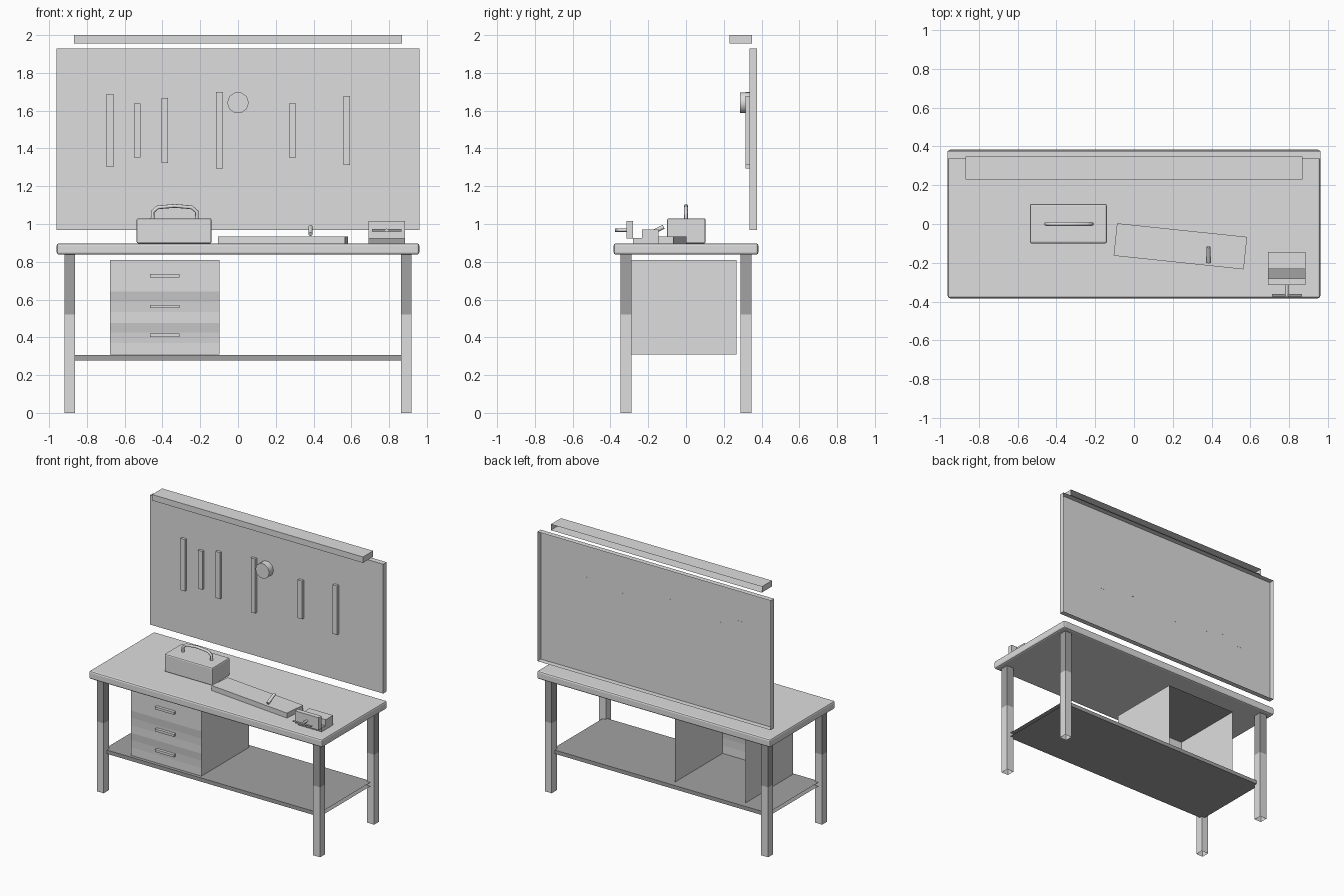
import bpy, bmesh, math
from mathutils import Vector

if "Cube" in bpy.data.objects:
    bpy.data.objects.remove(bpy.data.objects["Cube"])


def material(name, v):
    m = bpy.data.materials.new(name)
    m.diffuse_color = (v, v, v, 1)
    m.use_nodes = True
    m.node_tree.nodes["Principled BSDF"].inputs["Base Color"].default_value = m.diffuse_color
    return m


LIGHT = material("light grey", 0.73)
SOFT = material("soft grey", 0.65)
MID = material("mid grey", 0.56)
DARK = material("dark grey", 0.36)


def finish(name, bm, mats, bevel=0.0):
    me = bpy.data.meshes.new(name)
    bm.to_mesh(me)
    bm.free()
    for m in mats:
        me.materials.append(m)
    ob = bpy.data.objects.new(name, me)
    bpy.context.collection.objects.link(ob)
    if bevel:
        mod = ob.modifiers.new("edge", 'BEVEL')
        mod.width, mod.segments = bevel, 2
    return ob


def box(name, x, y, z, mats=(LIGHT,), bevel=0.0, drop=None, cuts=(), axis=2):
    """Box from ranges; drop(face) removes faces after cutting along axis."""
    bm = bmesh.new()
    bmesh.ops.create_cube(bm, size=1)
    for v in bm.verts:
        v.co = Vector([r[0] if c < 0 else r[1] for c, r in zip(v.co, (x, y, z))])
    no = Vector([float(i == axis) for i in range(3)])
    for c in cuts:
        bmesh.ops.bisect_plane(bm, geom=bm.verts[:] + bm.edges[:] + bm.faces[:],
                               plane_co=no * c, plane_no=no)
    bm.normal_update()
    if drop:
        bmesh.ops.delete(bm, geom=[f for f in bm.faces if drop(f)], context='FACES')
    return finish(name, bm, mats, bevel)


def open_back(f):
    return f.normal.y > .5


def tube(name, points, radius, sides=2):
    cu = bpy.data.curves.new(name, 'CURVE')
    cu.dimensions = '3D'
    cu.bevel_depth, cu.bevel_resolution, cu.use_fill_caps = radius, sides, True
    sp = cu.splines.new('POLY')
    sp.points.add(len(points) - 1)
    for p, co in zip(sp.points, points):
        p.co = (*co, 1)
    cu.materials.append(LIGHT)
    ob = bpy.data.objects.new(name, cu)
    bpy.context.collection.objects.link(ob)
    return ob


# Table top, legs with dark upper part
box("table_top", (-.96, .96), (-.383, .383), (.838, .898), bevel=.012)
for sx in (-1, 1):
    for sy in (-1, 1):
        xs, ys = sorted((sx * .862, sx * .919)), sorted((sy * .288, sy * .347))
        leg = box("leg", xs, ys, (0, .842), (LIGHT, DARK),
                  drop=lambda f: f.normal.z < -.5, cuts=(.52,))
        for f in leg.data.polygons:
            f.material_index = int(f.center.z > .52)

# Lower shelf with open ends, its edge strips stop at the legs
box("lower_shelf", (-.888, .888), (-.308, .308), (.278, .306), (DARK,),
    cuts=(-.865, .865), axis=0,
    drop=lambda f: abs(f.normal.x) > .5 or
    (abs(f.normal.y) > .5 and abs(f.calc_center_median().x) > .865))

# Drawer cabinet, open at the back, with shaded bands on the lower drawers
cab = box("drawer_cabinet", (-.678, -.098), (-.29, .268), (.31, .81),
          (LIGHT, SOFT, MID, DARK), drop=open_back,
          cuts=(.37, .425, .477, .535, .59, .643))
for f in cab.data.polygons:
    z = f.center.z
    if abs(f.normal.z) > .5:
        f.material_index = 3
    elif f.normal.y < -.5:
        if .425 < z < .477 or .59 < z < .643:
            f.material_index = 2
        elif .37 < z < .425 or .535 < z < .59:
            f.material_index = 1
for z in (.41, .563, .727):
    box("drawer_handle", (-.466, -.31), (-.312, -.29), (z - .009, z + .009))

# Tool board and lamp bar, both open at the back, with hanging tools
box("tool_board", (-.96, .96), (.336, .376), (.968, 1.93), drop=open_back)
box("lamp_bar", (-.868, .868), (.23, .349), (1.956, 2.0), drop=open_back)
for x, z0, z1 in ((-.677, 1.303, 1.688), (-.533, 1.353, 1.638), (-.388, 1.323, 1.668),
                  (-.098, 1.293, 1.698), (.288, 1.353, 1.638), (.576, 1.313, 1.678)):
    box("hanging_tool", (x - .018, x + .018), (.316, .337), (z0, z1))
bpy.ops.mesh.primitive_cylinder_add(vertices=10, radius=.057, depth=.05,
                                    location=(0, .311, 1.642),
                                    rotation=(math.pi / 2, math.pi / 2, 0))
disc = bpy.context.object
disc.name = "tape_roll"
disc.data.materials.append(LIGHT)
bpy.ops.object.shade_smooth_by_angle(angle=math.radians(40))

# Tool box with carrying handle
box("toolbox", (-.537, -.14), (-.1, .104), (.897, 1.03), bevel=.009)
tube("toolbox_handle", [(-.452, 0, 1.03), (-.452, 0, 1.065), (-.425, 0, 1.088), (-.335, 0, 1.096),
                        (-.245, 0, 1.088), (-.218, 0, 1.065), (-.218, 0, 1.03)], .01)

# Board lying at a slight angle, with a small tilted peg
plank = box("plank", (-.337, .337), (-.084, .084), (.897, .935))
plank.location = (.239, -.115, 0)
plank.rotation_euler.z = math.radians(-6)
tube("peg", [(.384, -.198, .946), (.384, -.118, .985)], .011)

# Bench vise: base with light ends, two jaws, screw and bar
VX = (.69, .884)
base = box("vise_base", VX, (-.28, -.145), (.897, .925), (DARK, LIGHT))
for f in base.data.polygons:
    f.material_index = int(abs(f.normal.x) > .5)
box("vise_front_jaw", VX, (-.315, -.28), (.924, 1.016))
box("vise_back_jaw", VX, (-.232, -.145), (.897, .97))
tube("vise_screw", [(.787, -.375, .967), (.787, -.3, .967)], .009)
tube("vise_bar", [(.71, -.367, .967), (.865, -.367, .967)], .006)
